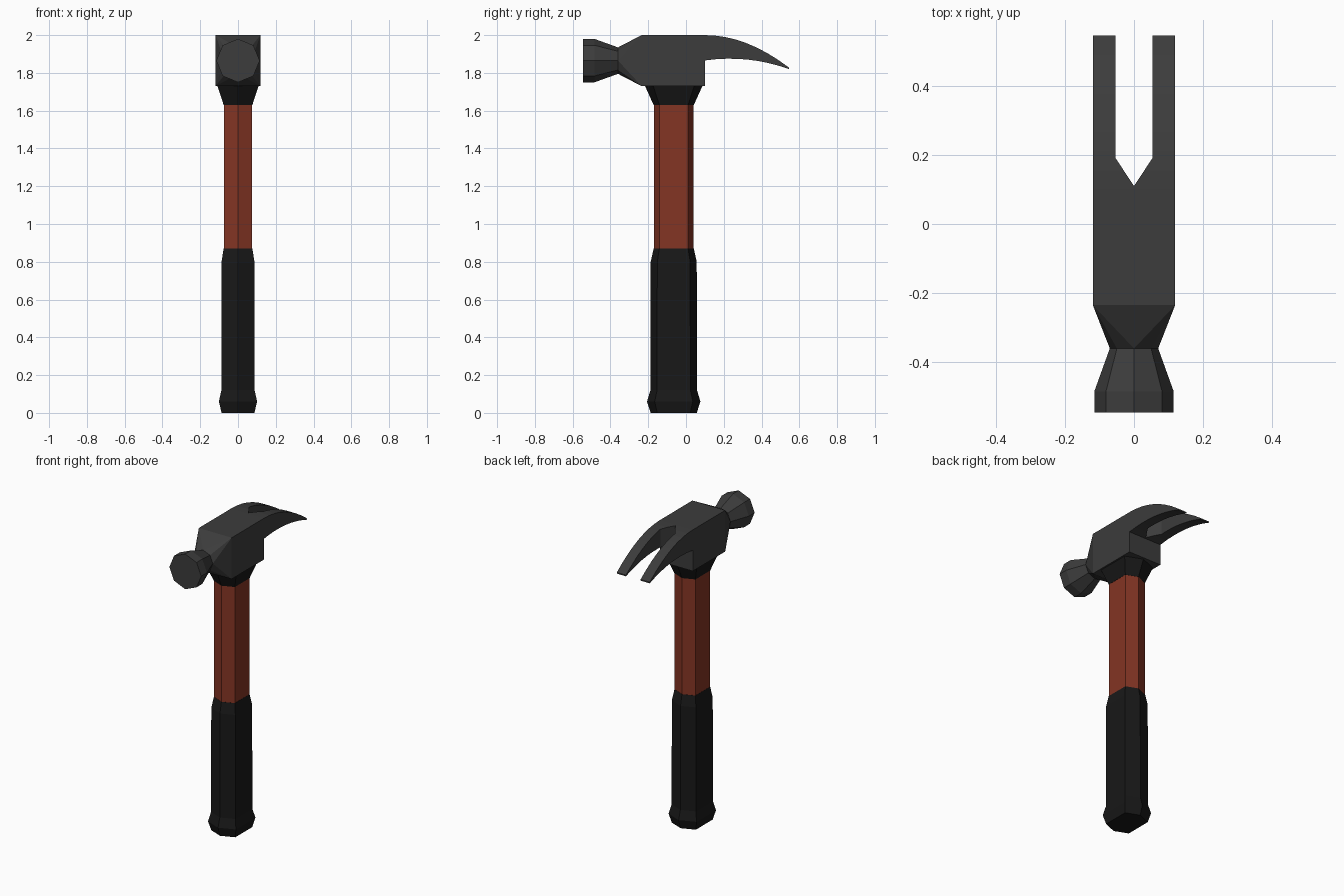
import bpy, bmesh, math
from mathutils import Vector

if "Cube" in bpy.data.objects:
    bpy.data.objects.remove(bpy.data.objects["Cube"])


def material(name, rgb):
    m = bpy.data.materials.new(name)
    m.diffuse_color = (*rgb, 1)
    m.use_nodes = True
    m.node_tree.nodes["Principled BSDF"].inputs["Base Color"].default_value = m.diffuse_color
    return m


STEEL = material("dark_steel", (0.045, 0.045, 0.045))
RED = material("red_wood", (0.23, 0.035, 0.017))
RUBBER = material("black_rubber", (0.009, 0.009, 0.009))


def finish(bm, name, mat):
    bmesh.ops.recalc_face_normals(bm, faces=bm.faces[:])
    me = bpy.data.meshes.new(name)
    bm.to_mesh(me)
    bm.free()
    me.materials.append(mat)
    ob = bpy.data.objects.new(name, me)
    bpy.context.collection.objects.link(ob)
    return ob


def loft(name, rings, mat, cap_first=False, cap_last=False):
    bm = bmesh.new()
    vs = [[bm.verts.new(p) for p in r] for r in rings]
    n = len(vs[0])
    for a, b in zip(vs, vs[1:]):
        for i in range(n):
            j = (i + 1) % n
            bm.faces.new((a[i], a[j], b[j], b[i]))
    if cap_first:
        bm.faces.new(vs[0])
    if cap_last:
        bm.faces.new(vs[-1])
    return finish(bm, name, mat)


def hexagon(s, z, cy=-0.065):
    # long six-sided handle section, ridge front and back
    shape = [(0, -1.4), (1, -1), (1, 1), (0, 1.4), (-1, 1), (-1, -1)]
    return [(x * s, cy + y * s, z) for x, y in shape]


def octagon(r, y, cz=1.865):
    return [(r * math.sin(k * math.pi / 4), y, cz + r * math.cos(k * math.pi / 4))
            for k in range(8)]


def curve(a, b, c, n=8):
    # quadratic curve through control points, in the side plane
    return [((1-t)**2 * a[0] + 2*t*(1-t) * b[0] + t*t * c[0],
             (1-t)**2 * a[1] + 2*t*(1-t) * b[1] + t*t * c[1])
            for t in (i / n for i in range(n + 1))]


# Handle: rubber grip, wooden shaft, collar
loft("grip", [hexagon(s, z) for s, z in
              [(0.087, 0), (0.101, 0.06), (0.088, 0.12), (0.087, 0.80), (0.076, 0.87)]],
     RUBBER, cap_first=True, cap_last=True)
loft("shaft", [hexagon(0.075, 0.87), hexagon(0.075, 1.63)], RED)
loft("collar", [hexagon(0.076, 1.63), hexagon(0.11, 1.735)], RUBBER, cap_first=True)

# Head block and claw from one side profile
W = 0.119
profile = [(-0.235, 1.73), (-0.235, 2.0)]
profile += curve((0.10, 2.0), (0.32, 2.0), (0.545, 1.828))
profile += curve((0.545, 1.820), (0.33, 1.898), (0.10, 1.866))
profile += [(0.10, 1.73)]
head = loft("claw_head", [[(x, y, z) for y, z in profile] for x in (-W, W)],
            STEEL, cap_first=True, cap_last=True)

# Slot between the claws
plan = [(0, 0.11), (0.053, 0.19), (0.053, 0.7), (-0.053, 0.7), (-0.053, 0.19)]
slot = loft("slot_cutter", [[(x, y, z) for x, y in plan] for z in (1.6, 2.2)],
            STEEL, cap_first=True, cap_last=True)
slot.hide_render = True
slot.hide_set(True)
cut = head.modifiers.new("slot", 'BOOLEAN')
cut.operation = 'DIFFERENCE'
cut.solver = 'EXACT'
cut.object = slot

# Neck tapering from the square block to the octagon
bm = bmesh.new()
corners = [(x, -0.235, z) for x in (-W, W) for z in (1.73, 2.0)]
for p in corners + octagon(0.07, -0.36):
    bm.verts.new(Vector(p))
bmesh.ops.convex_hull(bm, input=bm.verts[:])
finish(bm, "neck", STEEL)

# Striking face
loft("striking_face", [octagon(0.07, -0.36), octagon(0.115, -0.485), octagon(0.115, -0.545)],
     STEEL, cap_last=True)
